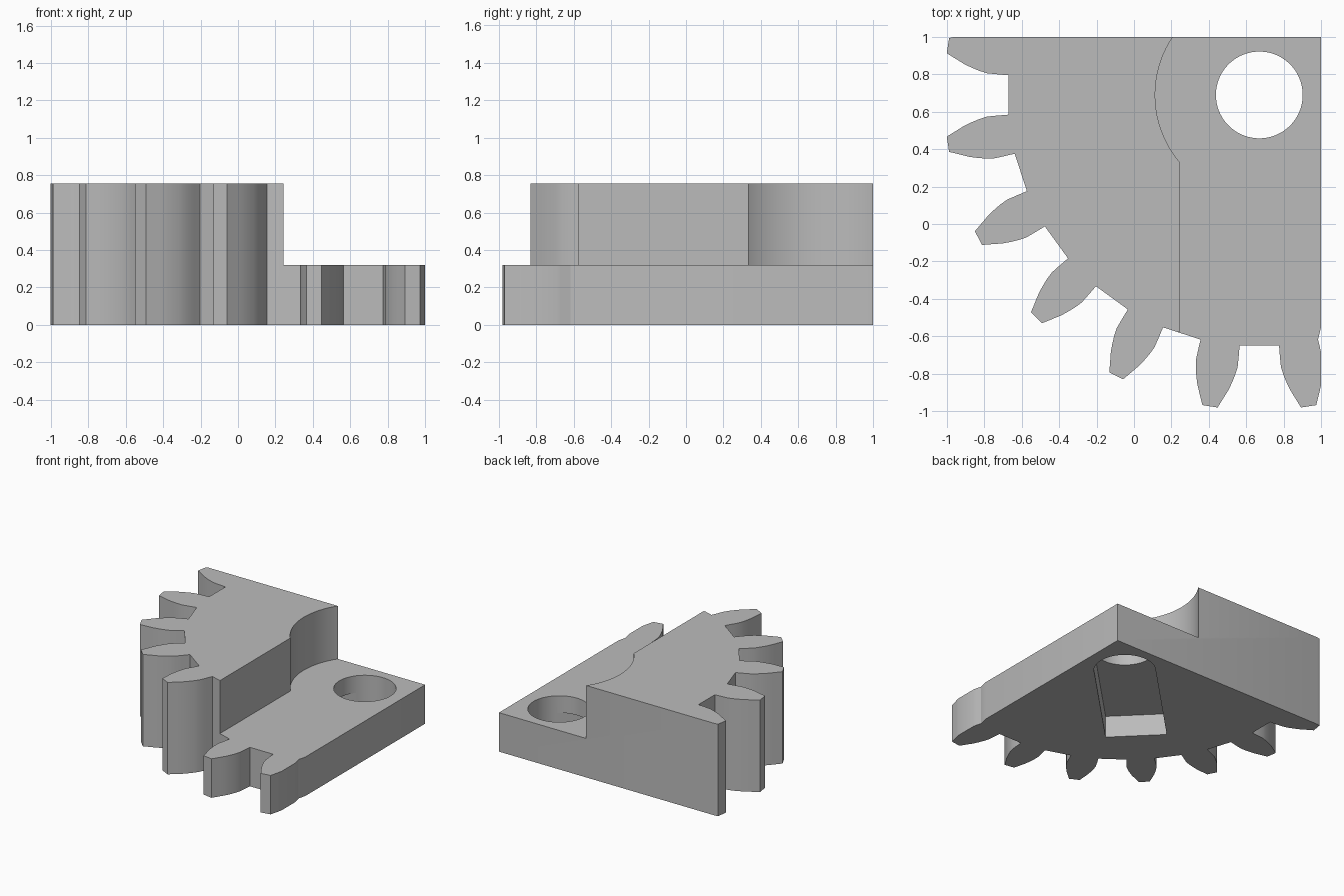
import bpy, bmesh, math
from mathutils import Matrix, Vector

if "Cube" in bpy.data.objects:
    bpy.data.objects.remove(bpy.data.objects["Cube"], do_unlink=True)

PIVOT = Vector((0.67, 0.69, 0))
TOP, STEP, POCKET = 0.755, 0.32, 0.18

grey = bpy.data.materials.new("plain_grey")
grey.use_nodes = True
colour = (0.5, 0.5, 0.5, 1)
grey.diffuse_color = colour
grey.node_tree.nodes["Principled BSDF"].inputs["Base Color"].default_value = colour


def make_object(name, bm):
    bm.normal_update()
    bmesh.ops.recalc_face_normals(bm, faces=bm.faces[:])
    mesh = bpy.data.meshes.new(name)
    bm.to_mesh(mesh)
    bm.free()
    mesh.materials.append(grey)
    ob = bpy.data.objects.new(name, mesh)
    bpy.context.collection.objects.link(ob)
    return ob


def prism(name, outline, height):
    bm = bmesh.new()
    low = [bm.verts.new((x, y, 0)) for x, y in outline]
    high = [bm.verts.new((x, y, height)) for x, y in outline]
    bm.faces.new(low[::-1])
    bm.faces.new(high)
    for i in range(len(low)):
        bm.faces.new((low[i - 1], low[i], high[i], high[i - 1]))
    return make_object(name, bm)


def box(name, low, high, matrix=Matrix.Identity(4)):
    low, high = Vector(low), Vector(high)
    bm = bmesh.new()
    bmesh.ops.create_cube(bm, size=1)
    bm.transform(matrix @ Matrix.Translation((low + high) / 2)
                 @ Matrix.Diagonal((*(high - low), 1)))
    return make_object(name, bm)


def cylinder(name, radius, low, high):
    bm = bmesh.new()
    bmesh.ops.create_cone(bm, cap_ends=True, segments=96, radius1=radius,
                          radius2=radius, depth=high - low)
    bm.transform(Matrix.Translation(PIVOT + Vector((0, 0, (low + high) / 2))))
    return make_object(name, bm)


def cut(target, cutter):
    mod = target.modifiers.new("cut", "BOOLEAN")
    mod.operation, mod.solver, mod.object = "DIFFERENCE", "EXACT", cutter
    bpy.context.view_layer.objects.active = target
    bpy.ops.object.modifier_apply(modifier=mod.name)
    bpy.data.objects.remove(cutter, do_unlink=True)


# Gear sector outline: (radius, half angle in degrees) along one tooth flank
flank = [(1.345, 4.5), (1.40, 4.5), (1.46, 4.45), (1.505, 4.05),
         (1.547, 3.55), (1.585, 3.05), (1.62, 2.45), (1.686, 1.4)]
tooth = [(r, -a) for r, a in flank] + [(r, a) for r, a in reversed(flank)]
outline = []
for k in range(-1, 6):
    for r, a in tooth:
        t = math.radians(180 + 9 + 18 * k + a)
        outline.append((PIVOT.x + r * math.cos(t), PIVOT.y + r * math.sin(t)))
outline.append((1.5, 1.5))
gear = prism("gear_sector", outline, TOP)

# Straight sides
cut(gear, box("right_trim", (1, -2, -1), (2, 2, 2)))
cut(gear, box("back_trim", (-2, 1, -1), (2, 2, 2)))

# Lowered shelf with its round relief around the pivot
cut(gear, box("shelf_cutter", (0.242, -1.5, STEP), (1.5, 1.5, 1)))
cut(gear, cylinder("relief_cutter", 0.557, STEP, 1))
cut(gear, box("notch_cutter", (0.172, -1.5, STEP), (0.3, -0.577, 1)))

# Pivot hole and diagonal pocket in the underside
cut(gear, cylinder("hole_cutter", 0.232, -0.2, 1))
diagonal = Matrix.Translation(PIVOT) @ Matrix.Rotation(math.radians(225), 4, "Z")
cut(gear, box("pocket_cutter", (0, -0.231, -0.2), (0.99, 0.231, POCKET), diagonal))

bpy.ops.object.select_all(action="DESELECT")
gear.select_set(True)
bpy.context.view_layer.objects.active = gear
bpy.ops.object.shade_smooth_by_angle(angle=math.radians(25))
